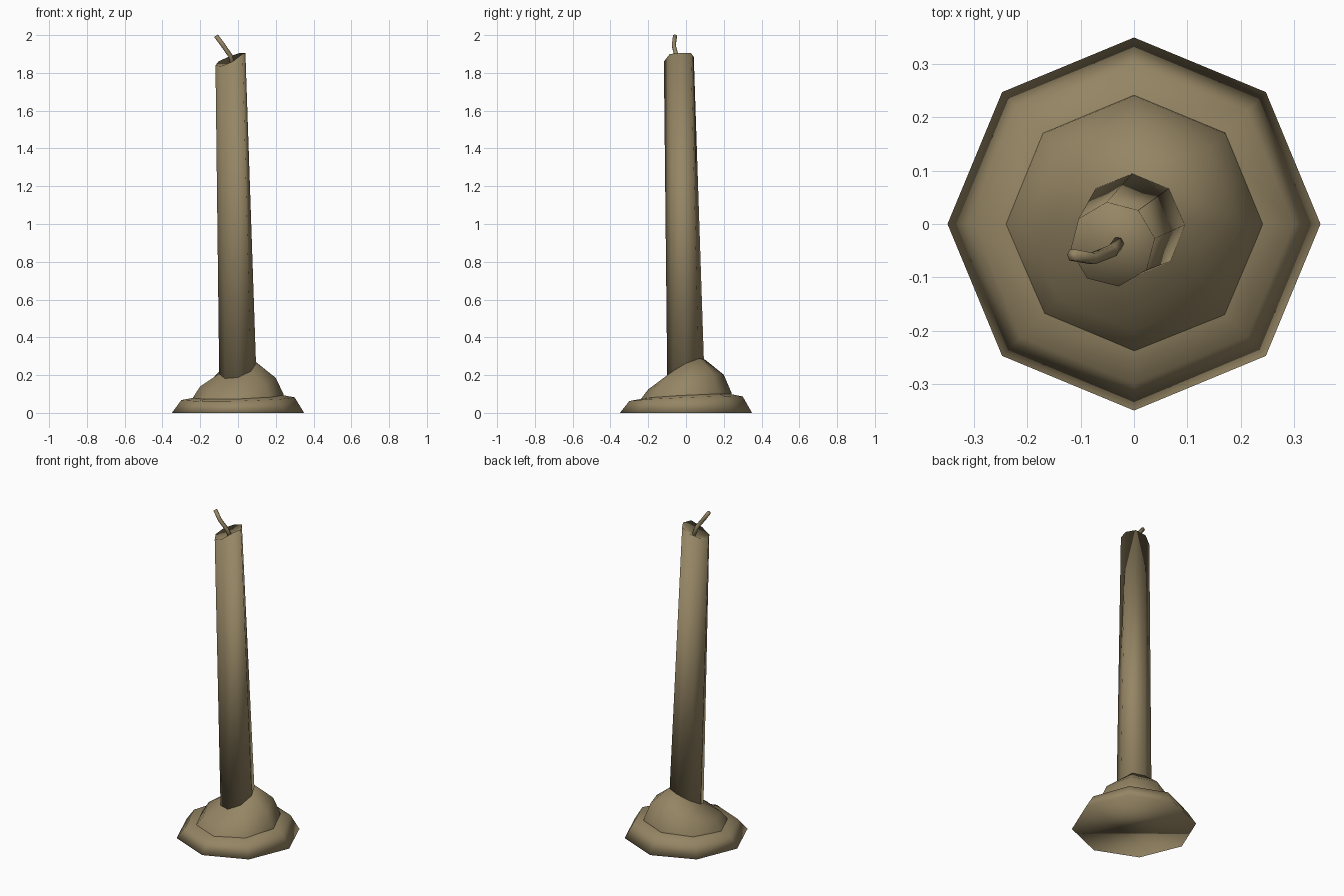
import bpy, bmesh, math
from mathutils import Vector

if "Cube" in bpy.data.objects:
    bpy.data.objects.remove(bpy.data.objects["Cube"])

wax = bpy.data.materials.new("tan wax")
wax.diffuse_color = (0.30, 0.235, 0.127, 1)
wax.use_nodes = True
wax.node_tree.nodes["Principled BSDF"].inputs["Base Color"].default_value = wax.diffuse_color


def tilt(a):
    """Lopsidedness of the melted wax: highest towards back right."""
    return math.cos(a - math.radians(60))


def loft(name, rings, bottom=None, top=None):
    """Skin a list of point rings; ends close to a point, or flat if None."""
    bm = bmesh.new()
    loops = [[bm.verts.new(p) for p in r] for r in rings]
    n = len(loops[0])
    for a, b in zip(loops, loops[1:]):
        for i in range(n):
            j = (i + 1) % n
            bm.faces.new((a[i], a[j], b[j], b[i]))
    for loop, tip in ((loops[0], bottom), (loops[-1], top)):
        if tip is None:
            bm.faces.new(loop)
        else:
            v = bm.verts.new(tip)
            for i in range(n):
                bm.faces.new((loop[i], loop[(i + 1) % n], v))
    bmesh.ops.recalc_face_normals(bm, faces=bm.faces)
    for f in bm.faces:
        f.smooth = True
    me = bpy.data.meshes.new(name)
    bm.to_mesh(me)
    bm.free()
    me.materials.append(wax)
    ob = bpy.data.objects.new(name, me)
    bpy.context.collection.objects.link(ob)
    return ob


def ring(r, z, dz=0.0, cx=0.0, cy=0.0, turn=0.0, n=8):
    pts = []
    for i in range(n):
        a = 2 * math.pi * i / n + math.radians(turn)
        pts.append((cx + r * math.cos(a), cy + r * math.sin(a), z + dz * tilt(a)))
    return pts


# octagonal foot of spilled wax
loft("wax_foot", [ring(0.35, 0), ring(0.30, 0.075, 0.014), ring(0.22, 0.09, 0.015)],
     top=(0, 0, 0.1))

# lopsided mound of drips around the candle
loft("wax_mound", [ring(0.25, 0.05), ring(0.24, 0.09, 0.022),
                   ring(0.20, 0.163, 0.045), ring(0.10, 0.235, 0.055)],
     top=(0, 0, 0.25))

# leaning tapered candle with a slanted, hollowed rim
rim_z = [1.905, 1.905, 1.885, 1.86, 1.84, 1.835, 1.86, 1.90]
rim = [(x, y, z) for (x, y, _), z in zip(ring(0.08, 0, 0, -0.04, -0.038, 8), rim_z)]
loft("candle", [ring(0.099, 0.15), rim], top=(-0.035, -0.035, 1.84))

# bent wick
path = [Vector(p) for p in ((-0.025, -0.03, 1.83), (-0.04, -0.05, 1.89),
                            (-0.078, -0.065, 1.945), (-0.116, -0.058, 1.996))]
rings = []
for i, p in enumerate(path):
    d = (path[min(i + 1, 3)] - path[max(i - 1, 0)]).normalized()
    u = d.cross(Vector((0, 1, 0))).normalized()
    v = d.cross(u)
    rings.append([p + 0.012 * (u * math.cos(k * math.pi / 3) + v * math.sin(k * math.pi / 3))
                  for k in range(6)])
loft("wick", rings)
